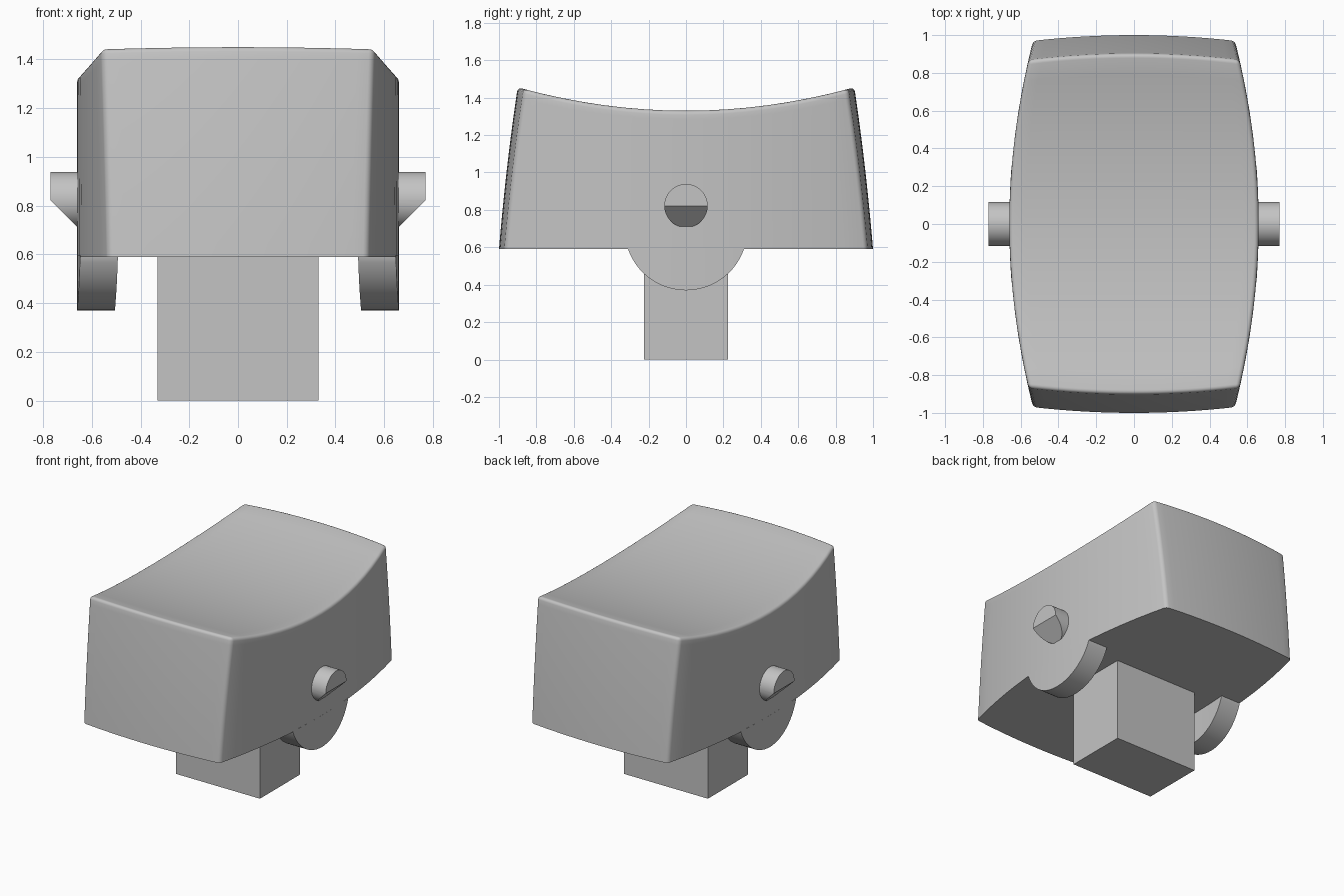
import bpy, bmesh, math
from mathutils import Vector

cube = bpy.data.objects.get("Cube")
if cube:
    bpy.data.objects.remove(cube, do_unlink=True)

grey = bpy.data.materials.new("light_grey_plastic")
grey.use_nodes = True
grey.diffuse_color = (0.55, 0.55, 0.55, 1)
grey.node_tree.nodes["Principled BSDF"].inputs["Base Color"].default_value = grey.diffuse_color

BASE = 0.59       # height of the cap's rim
WALL = 0.155      # side wall thickness
END_WALL = 0.11
ROOF = 0.15


def finish(bm, name):
    bmesh.ops.recalc_face_normals(bm, faces=bm.faces[:])
    mesh = bpy.data.meshes.new(name)
    bm.to_mesh(mesh)
    bm.free()
    mesh.materials.append(grey)
    obj = bpy.data.objects.new(name, mesh)
    bpy.context.collection.objects.link(obj)
    bpy.ops.object.select_all(action='DESELECT')
    obj.select_set(True)
    bpy.context.view_layer.objects.active = obj
    bpy.ops.object.shade_smooth_by_angle(angle=math.radians(35))


def hollow_box(cuts, outer, inner):
    """Two nested gridded boxes, open below and joined at the rim."""
    bm = bmesh.new()
    for size in (1, 2):
        bmesh.ops.create_cube(bm, size=size)
    bmesh.ops.subdivide_edges(bm, edges=bm.edges[:], cuts=cuts, use_grid_fill=True)
    bottom = []
    for f in bm.faces:
        heights = [v.co.z for v in f.verts]
        if max(heights) < 0 and max(heights) - min(heights) < 0.001:
            bottom.append(f)
    bmesh.ops.delete(bm, geom=bottom, context='FACES')
    for v in bm.verts:
        is_outer = max(abs(c) for c in v.co) > 0.75
        v.co = outer(v.co) if is_outer else inner(v.co * 2)
    bm.normal_update()
    bmesh.ops.bridge_loops(bm, edges=[e for e in bm.edges if e.is_boundary])
    bmesh.ops.recalc_face_normals(bm, faces=bm.faces[:])
    bm.normal_update()
    return bm


def side_x(y):
    """Bulged side wall."""
    return 0.66 - 0.125 * y * y


def cap_point(p, wall=0.0, end=0.0, roof=0.0):
    """Map a unit cube point onto the bowed, dished cap."""
    u, v, w = p.x, p.y, (p.z + 1) / 2
    y = v * (1 - end - 0.10 * (0.75 * w + 0.25 * w * w))
    x = u * (side_x(y) - wall)
    y -= v * 0.03 * (x / 0.53) ** 2
    top = 1.33 + 0.125 * (y / 0.9) ** 2 - roof
    return Vector((x, y, BASE + w * (top - BASE)))


def stem_point(p, half_x, half_y, height):
    return Vector((p.x * half_x, p.y * half_y, (p.z + 1) / 2 * height))


# Hollow cap with softened outer corners
bm = hollow_box(15, cap_point, lambda p: cap_point(p, WALL, END_WALL, ROOF))
corners = [e for e in bm.edges if e.is_convex and e.calc_face_angle(0) > 0.9
           and max(v.co.z for v in e.verts) > BASE + 0.001]
bmesh.ops.bevel(bm, geom=corners, offset=0.022, segments=4, profile=0.5,
                affect='EDGES', clamp_overlap=True)
finish(bm, "rocker_cap")

# Hollow square stem
finish(hollow_box(1, lambda p: stem_point(p, 0.33, 0.225, 1.22),
                  lambda p: stem_point(p, 0.22, 0.115, 1.1)), "stem")

for side, label in ((1, "left"), (-1, "right")):
    # Rounded ear that continues the side wall downwards
    bm = bmesh.new()
    radius, centre, top, steps = 0.328, 0.698, BASE + 0.005, 32
    rows = []
    for i in range(steps + 1):
        a = math.asin(0.31 / radius) * (2 * i / steps - 1)
        y, low = radius * math.sin(a), centre - radius * math.cos(a)
        out, inn = side_x(y), side_x(y) - WALL
        rows.append([bm.verts.new((side * x, y, z)) for x, z in
                     ((out, low), (out, top), (inn, top), (inn, low))])
    for a, b in zip(rows, rows[1:]):
        for k in range(4):
            bm.faces.new((a[k], a[k - 1], b[k - 1], b[k]))
    bm.faces.new(rows[0])
    bm.faces.new(rows[-1])
    finish(bm, label + "_ear")

    # Pivot pin with its lower half cut away at an angle
    bm = bmesh.new()
    bmesh.ops.create_cone(bm, cap_ends=True, segments=48, radius1=0.116, radius2=0.116, depth=0.17)
    for v in bm.verts:
        v.co = Vector((side * (0.685 + v.co.z), v.co.y, 0.822 + v.co.x))
    bmesh.ops.bisect_plane(bm, geom=bm.verts[:] + bm.edges[:] + bm.faces[:],
                           plane_co=(side * 0.77, 0, 0.822), plane_no=(side, 0, -1),
                           clear_outer=True)
    bmesh.ops.holes_fill(bm, edges=[e for e in bm.edges if e.is_boundary])
    finish(bm, label + "_pivot_pin")
